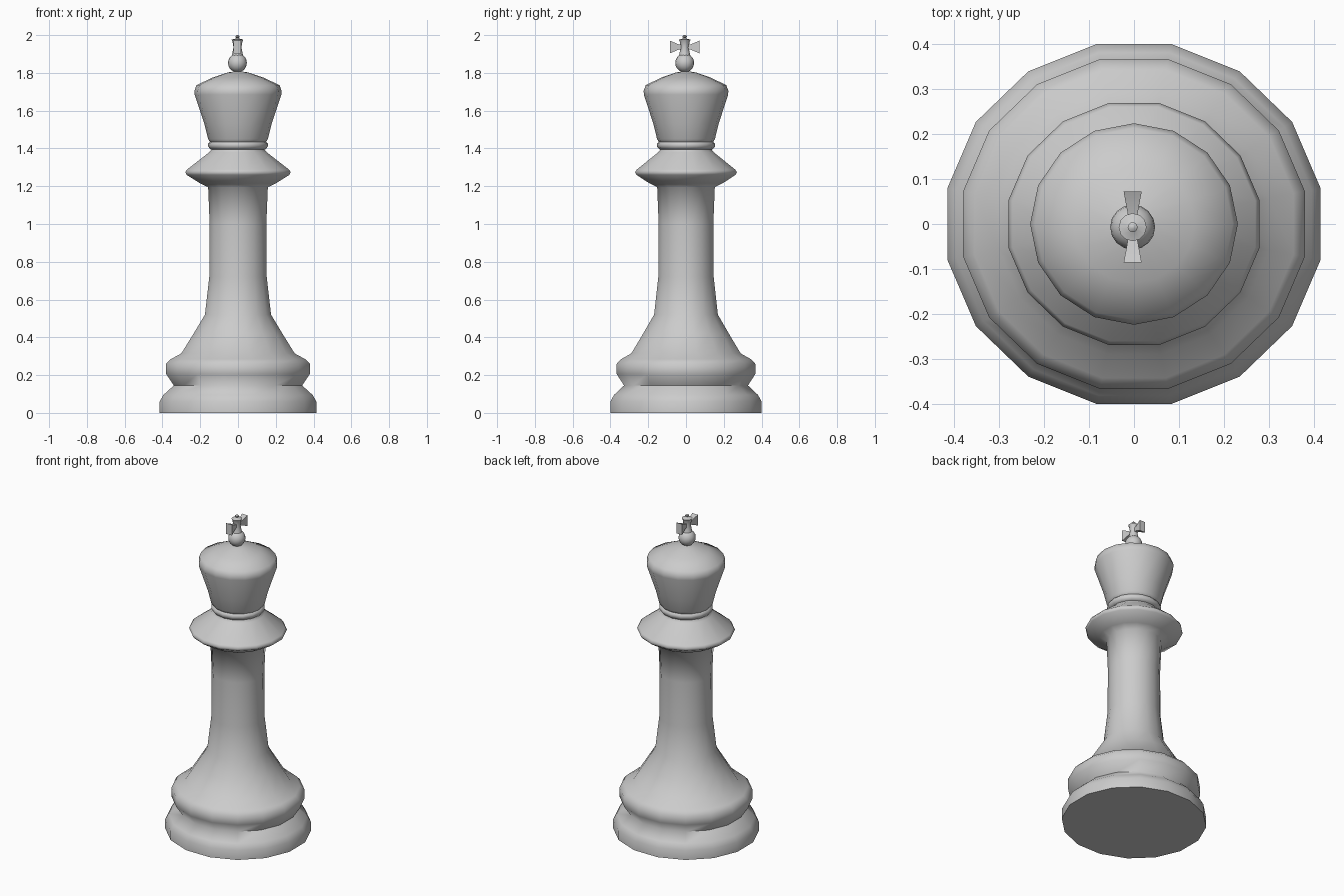
import bpy, bmesh, math

if "Cube" in bpy.data.objects:
    bpy.data.objects.remove(bpy.data.objects["Cube"])

def finish(name, bm, angle=80):
    bmesh.ops.remove_doubles(bm, verts=bm.verts, dist=1e-5)
    bmesh.ops.recalc_face_normals(bm, faces=bm.faces)
    me = bpy.data.meshes.new(name)
    bm.to_mesh(me)
    bm.free()
    ob = bpy.data.objects.new(name, me)
    bpy.context.collection.objects.link(ob)
    bpy.ops.object.select_all(action='DESELECT')
    bpy.context.view_layer.objects.active = ob
    ob.select_set(True)
    bpy.ops.object.shade_smooth_by_angle(angle=math.radians(angle))
    return ob

def lathe(name, profile, sides=16, offset=0.0, sx=1.0, sy=1.0, cx=0.0, cy=0.0, angle=80):
    """Turn a (radius, height) profile into a capped, slightly oval solid."""
    bm = bmesh.new()
    rings = []
    for r, z in profile:
        rings.append([bm.verts.new((cx + sx * r * math.cos(2 * math.pi * (i + offset) / sides),
                                    cy + sy * r * math.sin(2 * math.pi * (i + offset) / sides), z))
                      for i in range(sides)])
    for a, b in zip(rings, rings[1:]):
        for i in range(sides):
            j = (i + 1) % sides
            bm.faces.new((a[i], a[j], b[j], b[i]))
    bm.faces.new(rings[0][::-1])
    bm.faces.new(rings[-1])
    return finish(name, bm, angle)

K = 1 / math.cos(math.pi / 16)   # flat-side extent to corner radius

# Turned base, column and collar
body = [(0.415, 0), (0.415, 0.06), (0.395, 0.095), (0.34, 0.145), (0.38, 0.205),
        (0.38, 0.26), (0.355, 0.285), (0.30, 0.315), (0.235, 0.42), (0.175, 0.52), (0.152, 0.72),
        (0.15, 1.0), (0.158, 1.195), (0.20, 1.215), (0.272, 1.26), (0.279, 1.275),
        (0.27, 1.288), (0.152, 1.38), (0.14, 1.395), (0.14, 1.45)]
lathe("body", [(r * K, z) for r, z in body], offset=0.5, sy=0.965)

# Neck ring and flared head
lathe("neck_ring", [(0.145, 1.395), (0.158, 1.41), (0.158, 1.425), (0.145, 1.44)], sy=0.97)
lathe("head", [(0.14, 1.42), (0.158, 1.45), (0.178, 1.53), (0.23, 1.685), (0.231, 1.705),
               (0.22, 1.735), (0.135, 1.775), (0.055, 1.802), (0.005, 1.81)], sy=0.97)

# Ball finial
X, Y = -0.003, -0.007
bm = bmesh.new()
bmesh.ops.create_uvsphere(bm, u_segments=16, v_segments=10, radius=0.05)
bmesh.ops.translate(bm, verts=bm.verts, vec=(X, Y, 1.853))
finish("ball", bm)

# Cross stem with flared ends and a tiny knob
lathe("cross_stem", [(0.03, 1.892), (0.027, 1.905), (0.021, 1.935), (0.026, 1.965),
                     (0.031, 1.976), (0.012, 1.981), (0.006, 1.985), (0.011, 1.989),
                     (0.011, 1.995), (0.004, 2.0)], sides=12, cx=X, cy=Y, angle=40)

# Flared cross arms, one each side
bm = bmesh.new()
for s in (-1, 1):
    rings = []
    for y, w, h in ((0.0, 0.008, 0.010), (0.03, 0.011, 0.013), (0.079, 0.020, 0.034)):
        rings.append([bm.verts.new((X + a * w, Y + s * y, 1.937 + b * h))
                      for a, b in ((-1, -1), (1, -1), (1, 1), (-1, 1))])
    for p, q in zip(rings, rings[1:]):
        for i in range(4):
            bm.faces.new((p[i], p[(i + 1) % 4], q[(i + 1) % 4], q[i]))
    bm.faces.new(rings[-1])
finish("cross_arms", bm, 30)
